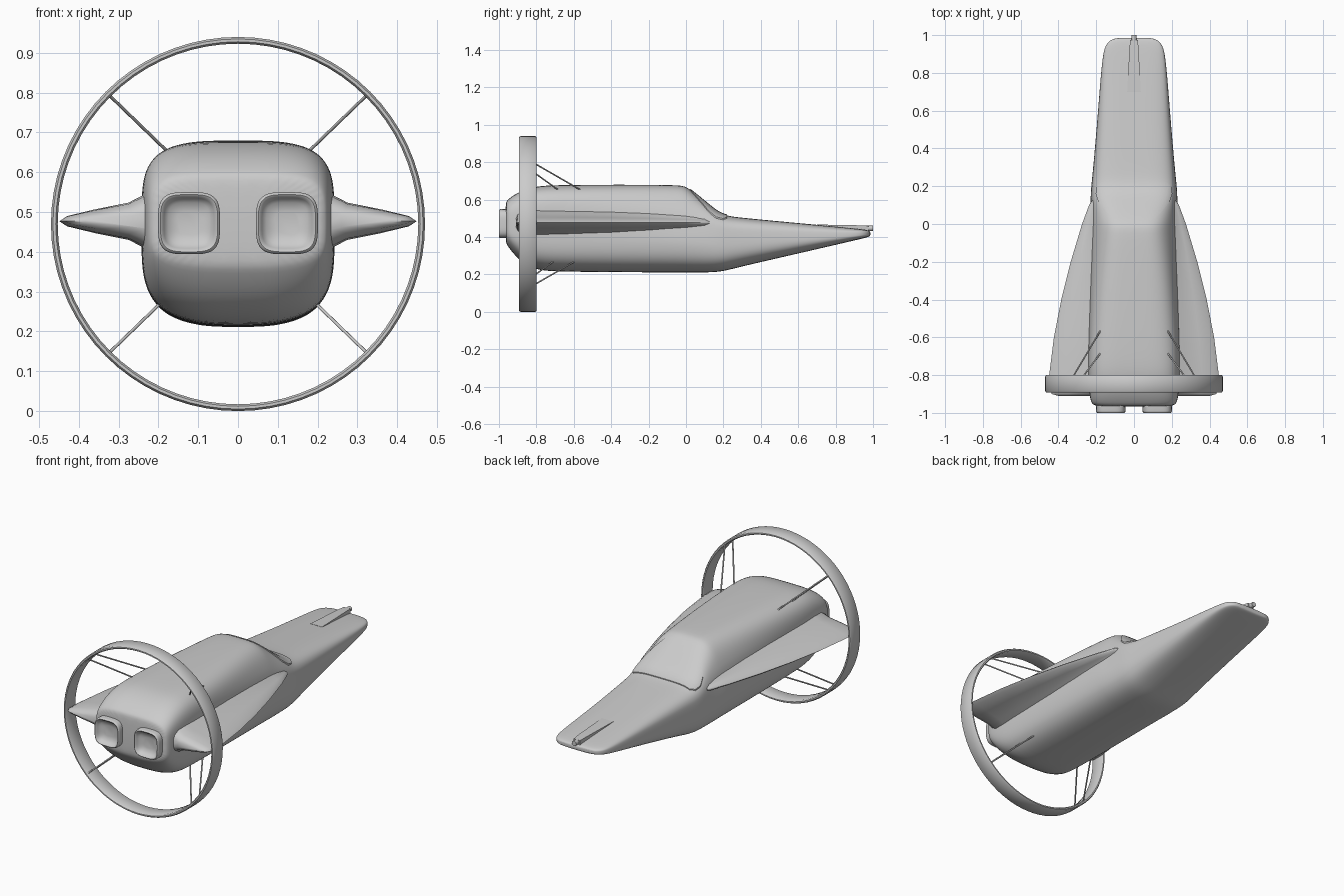
import bpy, bmesh, math
from mathutils import Vector

old = bpy.data.objects.get("Cube")
if old:
    bpy.data.objects.remove(old, do_unlink=True)

grey = bpy.data.materials.new("hull_grey")
grey.use_nodes = True
COLOUR = (0.6, 0.6, 0.6, 1)
grey.diffuse_color = COLOUR
grey.node_tree.nodes["Principled BSDF"].inputs["Base Color"].default_value = COLOUR


def select_only(obj):
    bpy.ops.object.select_all(action="DESELECT")
    obj.select_set(True)
    bpy.context.view_layer.objects.active = obj


def loft(name, rings, closed=False, angle=40):
    """Skin a list of point rings, capping the ends unless closed."""
    bm = bmesh.new()
    rows = [[bm.verts.new(p) for p in ring] for ring in rings]
    pairs = list(zip(rows, rows[1:]))
    if closed:
        pairs.append((rows[-1], rows[0]))
    else:
        bm.faces.new(rows[0])
        bm.faces.new(rows[-1])
    n = len(rows[0])
    for a, b in pairs:
        for i in range(n):
            j = (i + 1) % n
            bm.faces.new((a[i], a[j], b[j], b[i]))
    bmesh.ops.recalc_face_normals(bm, faces=bm.faces)
    mesh = bpy.data.meshes.new(name)
    bm.to_mesh(mesh)
    bm.free()
    mesh.materials.append(grey)
    obj = bpy.data.objects.new(name, mesh)
    bpy.context.collection.objects.link(obj)
    select_only(obj)
    bpy.ops.object.shade_smooth_by_angle(angle=math.radians(angle))
    return obj


def mirror(obj):
    obj.modifiers.new("Mirror", "MIRROR").use_axis[0] = True
    return obj


def squircle(power, count):
    """Unit rounded square."""
    out = []
    for i in range(count):
        a = math.tau * (i + 0.5) / count
        c, s = math.cos(a), math.sin(a)
        out.append((math.copysign(abs(c) ** (2 / power), c),
                    math.copysign(abs(s) ** (2 / power), s)))
    return out


# Hull sections: y, half width, bottom, middle, top, upper taper
HULL = [
    (-0.966, 0.200, 0.37, 0.47, 0.585, 0), (-0.955, 0.226, 0.35, 0.47, 0.60, 0),
    (-0.90, 0.237, 0.275, 0.47, 0.64, 0), (-0.81, 0.243, 0.215, 0.47, 0.672, 0),
    (-0.70, 0.244, 0.207, 0.47, 0.679, 0), (-0.35, 0.243, 0.203, 0.47, 0.681, 0.14),
    (-0.04, 0.239, 0.203, 0.46, 0.679, 0.3), (0.0, 0.238, 0.203, 0.45, 0.672, 0.3),
    (0.06, 0.235, 0.203, 0.44, 0.625, 0.24), (0.12, 0.232, 0.204, 0.43, 0.575, 0.15),
    (0.17, 0.230, 0.207, 0.42, 0.534, 0.1), (0.22, 0.226, 0.216, 0.41, 0.513, 0.08),
    (0.30, 0.217, 0.238, 0.41, 0.503, 0.08), (0.60, 0.191, 0.309, 0.41, 0.475, 0.08),
    (0.88, 0.170, 0.376, 0.415, 0.449, 0.05), (0.95, 0.152, 0.393, 0.418, 0.441, 0),
    (0.978, 0.120, 0.401, 0.418, 0.435, 0), (0.986, 0.085, 0.408, 0.418, 0.428, 0),
]


def build_hull(name, grow=0):
    rings = []
    for y, w, low, mid, top, taper in HULL:
        ring = []
        for c, s in squircle(4, 40):
            x = c * (w + grow) * (1 - taper * max(s, 0))
            if s > 0:
                z = mid + s * (top + grow - mid)
            else:
                keel = 1 - 0.11 * abs(c)
                z = mid + s * keel * (mid - low)
            ring.append((x, y, z))
        rings.append(ring)
    obj = loft(name, rings, angle=180)
    obj.modifiers.new("Smooth", "SUBSURF").levels = 2
    obj.modifiers["Smooth"].render_levels = 2
    return obj


build_hull("hull")

# Canopy: a slightly raised copy of the hull skin inside a rounded outline
half = [(0.08, 0.021), (0.115, 0.035), (0.15, 0.07), (0.19, 0.12), (0.203, 0.16),
        (0.197, 0.198), (0.175, 0.22)]
outline = half + [(-x, y) for x, y in reversed(half)]
canopy = loft("canopy", [[(x, y, z) for x, y in outline] for z in (0.46, 0.8)])
skin = build_hull("canopy_helper", 0.005)
skin.hide_render = True
cut = canopy.modifiers.new("Cut", "BOOLEAN")
cut.operation, cut.solver, cut.object = "INTERSECT", "EXACT", skin
select_only(canopy)
bpy.ops.object.modifier_apply(modifier="Cut")
bpy.data.objects.remove(skin, do_unlink=True)
select_only(canopy)
bpy.ops.object.shade_smooth_by_angle(angle=math.radians(40))

# Wings: y, tip x, half thickness
WING = [(0.125, 0.222, 0.015), (0.10, 0.238, 0.028), (0.0, 0.275, 0.038),
        (-0.2, 0.335, 0.05), (-0.4, 0.385, 0.058), (-0.6, 0.424, 0.062),
        (-0.8, 0.449, 0.065), (-0.87, 0.449, 0.06), (-0.90, 0.435, 0.042),
        (-0.91, 0.40, 0.02)]
upper = [(0, 1.15), (0.16, 1), (0.3, 0.72), (0.64, 0.46), (0.92, 0.2)]
lens = upper + [(1, 0)] + [(u, -f) for u, f in reversed(upper)]
mirror(loft("wings", [[(0.2 + (tip - 0.2) * u, y, 0.477 + h * f) for u, f in lens]
                      for y, tip, h in WING], angle=60))

# Engine nozzles with a dished mouth: y, half size
NOZZLE = [(-0.94, 0.077), (-0.99, 0.078), (-0.997, 0.076), (-1.0, 0.072),
          (-0.997, 0.067), (-0.988, 0.063), (-0.976, 0.052), (-0.970, 0.03)]
mirror(loft("engine_nozzles", [[(0.123 + c * r, y, 0.472 + s * r)
                                for c, s in squircle(3.6, 40)] for y, r in NOZZLE], angle=60))

# Tail ring
CENTRE = 0.47
band = [(0.453, -0.885), (0.458, -0.892), (0.465, -0.892), (0.47, -0.885),
        (0.47, -0.807), (0.465, -0.80), (0.458, -0.80), (0.453, -0.807)]
loft("tail_ring", [[(r * math.cos(a), y, CENTRE + r * math.sin(a)) for r, y in band]
                   for a in (math.tau * i / 72 for i in range(72))], closed=True)


def rod(name, start, end, radius, sides=8):
    a, b = Vector(start), Vector(end)
    turn = (b - a).to_track_quat("Z", "Y")
    circle = [turn @ Vector((radius * math.cos(math.tau * i / sides),
                             radius * math.sin(math.tau * i / sides), 0)) for i in range(sides)]
    return loft(name, [[p + v for v in circle] for p in (a, b)], angle=50)


# Diagonal struts joining the ring to the hull
for label, side in (("upper", 1), ("lower", -1)):
    for place, y_ring, y_hull in (("front", -0.81, -0.56), ("rear", -0.88, -0.68)):
        mirror(rod(f"{label}_{place}_struts", (0.324, y_ring, CENTRE + side * 0.324),
                   (0.175, y_hull, CENTRE + side * 0.18), 0.004))

# Nose probe: tapered housing and barrel tip
HOUSING = [(0.70, 0.036, 0.467), (0.93, 0.024, 0.463), (0.975, 0.02, 0.46)]
loft("probe_housing", [[(-w, y, 0.425), (w, y, 0.425), (w, y, z), (-w, y, z)]
                       for y, w, z in HOUSING], angle=20)
rod("probe_tip", (0, 0.96, 0.447), (0, 1.0, 0.447), 0.014, 16)
